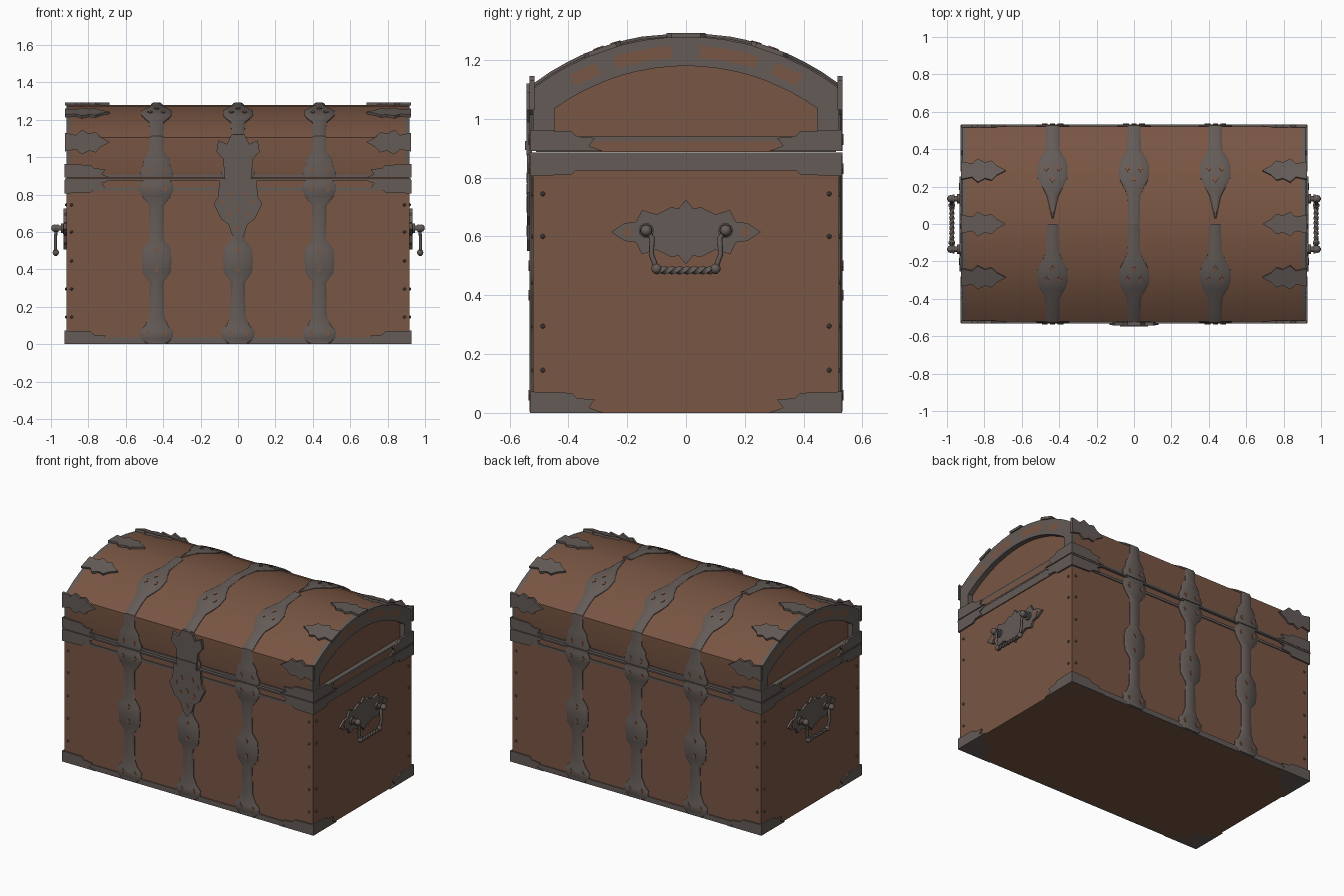
import bpy, bmesh, math
from mathutils import Vector, Matrix

if "Cube" in bpy.data.objects:
    bpy.data.objects.remove(bpy.data.objects["Cube"])


def colour(name, rgb):
    m = bpy.data.materials.new(name)
    m.diffuse_color = (*rgb, 1)
    m.use_nodes = True
    m.node_tree.nodes["Principled BSDF"].inputs["Base Color"].default_value = m.diffuse_color
    return m


WOOD = colour("brown wood", (0.19, 0.092, 0.056))
IRON = colour("grey iron", (0.125, 0.104, 0.095))
X, Y = 0.918, 0.52            # half width and half depth of the chest
R, TOP = 0.856, 1.28          # lid arch radius and height
A0 = math.asin(Y / R)
S_TOP = 0.21 + R * A0         # path length from lid edge to ridge


def finish(name, bm, mats, angle=None):
    bmesh.ops.recalc_face_normals(bm, faces=bm.faces)
    me = bpy.data.meshes.new(name)
    bm.to_mesh(me)
    bm.free()
    for m in mats:
        me.materials.append(m)
    ob = bpy.data.objects.new(name, me)
    bpy.context.collection.objects.link(ob)
    if angle:
        bpy.context.view_layer.objects.active = ob
        ob.select_set(True)
        bpy.ops.object.shade_smooth_by_angle(angle=math.radians(angle))
        ob.select_set(False)
    return ob


def box(name, lo, hi, mat):
    bm = bmesh.new()
    bmesh.ops.create_cube(bm, size=1)
    lo, hi = Vector(lo), Vector(hi)
    for v in bm.verts:
        v.co = (lo + hi) / 2 + Vector(a * b for a, b in zip(v.co, hi - lo))
    return finish(name, bm, [mat])


def plate(name, pts, origin, u, v, n, thick=0.012, mat=IRON):
    """Flat cut-out with outline pts on axes u, v, raised along n."""
    u, v, n, origin = Vector(u), Vector(v), Vector(n), Vector(origin)
    bm = bmesh.new()
    rows = [[bm.verts.new(origin + u * a + v * b + n * h) for a, b in pts] for h in (-0.004, thick)]
    for r in rows:
        bm.faces.new(r)
    for i in range(len(pts)):
        j = (i + 1) % len(pts)
        bm.faces.new((rows[0][i], rows[0][j], rows[1][j], rows[1][i]))
    return finish(name, bm, [mat])


def mirrored(half):
    return half + [(a, -b) for a, b in reversed(half) if abs(b) > 1e-6]


def hole(origin, n, r=0.013):
    """Small diamond opening showing the wood."""
    n = Vector(n)
    u = Vector((1, 0, 0)) if abs(n.x) < 0.5 else Vector((0, 1, 0))
    plate("ornament_opening", [(r, 0), (0, 1.4 * r), (-r, 0), (0, -1.4 * r)],
          origin, u, n.cross(u), n, 0.003, WOOD)


def lid_at(s, side):
    """Point and normal on the lid skin, s measured up from its lower edge."""
    if s < 0.21:
        return Vector((0, side * Y, 0.89 + s)), Vector((0, side, 0))
    a = A0 - (s - 0.21) / R
    n = Vector((0, side * math.sin(a), math.cos(a)))
    return Vector((0, 0, TOP - R)) + n * R, n


def wall_at(z, side):
    return Vector((0, side * Y, z)), Vector((0, side, 0))


def strap(name, x, side, stations, at):
    bm = bmesh.new()
    prev = None
    for s, w in stations:
        p, n = at(s, side)
        inner = max(w - 0.014, w * 0.4)
        row = [bm.verts.new(p + n * h + Vector((x + dx, 0, 0)))
               for dx, h in ((-w, -0.01), (-w, 0.004), (-inner, 0.013),
                             (inner, 0.013), (w, 0.004), (w, -0.01))]
        if prev:
            for i in range(5):
                bm.faces.new((prev[i], prev[i + 1], row[i + 1], row[i]))
        else:
            bm.faces.new(row)
        prev = row
    bm.faces.new(prev)
    finish(name, bm, [IRON], 40)


# Body
box("chest_body", (-X, -Y, 0), (X, Y, 0.88), WOOD)
for sy in (-1, 1):
    box("base_band", (-X, sy * Y - 0.006, 0), (X, sy * Y + 0.006, 0.035), IRON)
    box("body_rim_line", (-X, sy * Y - 0.006, 0.822), (X, sy * Y + 0.006, 0.838), IRON)
for sx in (-1, 1):
    box("body_rim_end", (sx * X - 0.006, -Y, 0.825), (sx * X + 0.006, Y, 0.878), IRON)
box("rim_lip", (-X - 0.008, -Y - 0.013, 0.876), (X + 0.008, Y + 0.013, 0.886), IRON)

# Lid: arched skin with a framed, recessed panel at each end
outer, inner = [], []
for f in (-1, -0.67, 0, 0.67, 1):
    outer.append((f * 0.51, 0.887))
    inner.append((f * 0.445, 0.94))
outer.append((Y, 0.945))
inner.append((0.445, 0.97))
half = (1, 0.92, 0.8, 0.62, 0.5, 0.4, 0.25, 0.1)
for f in half + (0,) + tuple(-h for h in reversed(half)):
    outer.append((f * Y, TOP - R + math.sqrt(R * R - (f * Y) ** 2)))
    inner.append((f * 0.445, 1.18 - 0.76 + math.sqrt(0.76 ** 2 - (f * 0.445) ** 2)))
outer.append((-Y, 0.945))
inner.append((-0.445, 0.97))
bm = bmesh.new()


def ring(x, t):
    return [bm.verts.new((x, a[0] + (b[0] - a[0]) * t, a[1] + (b[1] - a[1]) * t))
            for a, b in zip(outer, inner)]


rows = [(-0.885, 1), (-X, 1), (-X, 0.72), (-X, 0.3), (-X, 0), (-0.895, 0),
        (0.895, 0), (X, 0), (X, 0.3), (X, 0.72), (X, 1), (0.885, 1)]
rings = [ring(*r) for r in rows]
bm.faces.new(rings[0])
bm.faces.new(rings[-1])
for k in range(len(rings) - 1):
    for i in range(len(outer)):
        j = (i + 1) % len(outer)
        f = bm.faces.new((rings[k][i], rings[k][j], rings[k + 1][j], rings[k + 1][i]))
        c = f.calc_center_median()
        y = abs(c.y)
        iron = k != 5
        if k in (2, 8):       # middle of the frame shows wood between the mounts
            iron = y < 0.04 or 0.25 < y < 0.31 or y > 0.36
        if c.z < 0.93 and y < 0.35 and k in (2, 3, 7, 8):
            iron = False
        f.material_index = int(iron)
finish("lid", bm, [WOOD, IRON], 35)
for sy in (-1, 1):
    box("lid_edge_line", (-X, sy * 0.512 - 0.008, 0.89), (X, sy * 0.512 + 0.008, 0.908), IRON)

# Straps over body and lid
body_st = [(0.005, 0.06), (0.03, 0.085), (0.07, 0.09), (0.10, 0.06), (0.15, 0.04), (0.33, 0.036),
           (0.38, 0.075), (0.45, 0.08), (0.51, 0.075), (0.56, 0.036), (0.74, 0.038), (0.79, 0.075),
           (0.82, 0.09), (0.85, 0.09), (0.878, 0.07)]
lid_st = [(0, 0.085), (0.03, 0.09), (0.07, 0.07), (0.1, 0.068), (0.14, 0.038), (0.21, 0.036),
          (0.29, 0.036), (0.36, 0.038), (0.41, 0.065), (0.45, 0.08), (0.52, 0.08), (0.57, 0.055)]
for x in (-0.435, 0, 0.435):
    for sy in (-1, 1):
        strap("body_strap", x, sy, body_st, wall_at)
        open_end = sy > 0 and x != 0
        end = [(0.62, 0.03), (0.74, 0.004)] if open_end else [(0.62, 0.034), (S_TOP, 0.03)]
        strap("lid_strap", x, sy, lid_st + end, lid_at)
        for dx, z in ((-0.045, 0.06), (0.045, 0.06), (0, 0.4), (0, 0.5), (-0.045, 0.83), (0.045, 0.83)):
            hole((x + dx, sy * (Y + 0.013), z), (0, sy, 0))
        for dx, s in ((-0.04, 0.04), (0.04, 0.04), (-0.035, 0.47), (0.035, 0.47), (0, 0.53)):
            p, n = lid_at(s, sy)
            hole(p + n * 0.013 + Vector((x + dx, 0, 0)), n)

# Leaf mounts at the lid ends
leaf = mirrored([(0, 0.05), (0.06, 0.038), (0.09, 0.066), (0.13, 0.045), (0.165, 0.055),
                 (0.19, 0.028), (0.24, 0)])
for sx in (-1, 1):
    for sy, s in ((-1, 0.19), (-1, 0.48), (1, S_TOP), (1, 0.48), (1, 0.19)):
        p, n = lid_at(s, sy)
        p.x = sx * 0.926
        u = Vector((-sx, 0, 0))
        plate("lid_leaf_mount", leaf, p, u, n.cross(u), n, 0.012)

# Corner mounts: base, body rim and lid edge on all four corners
corner = [(0, 0), (0.25, 0), (0.2, 0.018), (0.22, 0.045), (0.16, 0.05), (0.14, 0.068), (0, 0.072)]
for sx in (-1, 1):
    for sy in (-1, 1):
        for z, up, name in ((0, 1, "base_corner"), (0.878, -1, "rim_corner"), (0.89, 1, "lid_corner")):
            plate(name, corner, (sx * 0.928, sy * Y, z), (-sx, 0, 0), (0, 0, up), (0, sy, 0), 0.01)
            plate(name, corner, (sx * X, sy * 0.53, z), (0, -sy, 0), (0, 0, up), (sx, 0, 0), 0.01)
        plate("underside_corner", [(0, 0), (0.22, 0), (0.17, 0.05), (0.13, 0.13), (0.05, 0.17), (0, 0.22)],
              (sx * 0.926, sy * 0.528, 0.003), (-sx, 0, 0), (0, -sy, 0), (0, 0, -1), 0.003)

# Rivets along the upright edges
bm = bmesh.new()
for sx in (-1, 1):
    for sy in (-1, 1):
        for z in (0.145, 0.295, 0.445, 0.6, 0.745):
            spots = [(sx * 0.89, sy * Y, z)]
            if z != 0.445:
                spots.append((sx * X, sy * 0.487, z))
            for p in spots:
                bmesh.ops.create_icosphere(bm, subdivisions=1, radius=0.009, matrix=Matrix.Translation(p))
finish("rivets", bm, [IRON])

# Latch on the front
hasp = [(0, -0.55), (0.035, -0.59), (0.05, -0.64), (0.09, -0.67), (0.13, -0.75), (0.105, -0.79),
        (0.1, -0.88)]
hasp = hasp + [(-a, b) for a, b in reversed(hasp[1:])]
plate("latch_plate", hasp, (0, -Y - 0.008, 0), (1, 0, 0), (0, 0, -1), (0, -1, 0), 0.012)
catch = [(0.07, 0.875), (0.08, 0.99), (0.115, 1.03), (0.105, 1.09), (0.06, 1.07), (0.035, 1.12)]
catch = catch + [(-a, b) for a, b in reversed(catch)]
plate("latch_catch", catch, (0, -Y - 0.008, 0), (1, 0, 0), (0, 0, 1), (0, -1, 0), 0.014)
box("latch_hinge", (-0.075, -0.548, 0.895), (0.075, -0.52, 0.925), IRON)
for x, z in ((0, 0.62), (0, 0.72), (0.05, 0.7), (-0.05, 0.7), (0.08, 0.76), (-0.08, 0.76),
             (0.04, 0.8), (-0.04, 0.8)):
    hole((x, -Y - 0.02, z), (0, -1, 0))

# Side handles: plate, posts, bail and twisted grip
quarter = [(0.255, 0), (0.21, 0.03), (0.17, 0.035), (0.15, 0.075), (0.1, 0.06), (0.05, 0.085), (0.025, 0.08)]
star = quarter + [(0, 0.11)] + [(-a, b) for a, b in reversed(quarter)]
star += [(a, -b) for a, b in reversed(star[1:-1])]
for sx in (-1, 1):
    plate("handle_plate", star, (sx * X, 0, 0.615), (0, 1, 0), (0, 0, 1), (sx, 0, 0), 0.014)
    for sy in (-1, 1):
        hole((sx * (X + 0.014), sy * 0.2, 0.615), (sx, 0, 0), 0.018)
    bm = bmesh.new()
    for sy in (-1, 1):
        for x, r, d in ((0.95, 0.014, 0.06), (0.94, 0.026, 0.012), (0.965, 0.022, 0.01)):
            m = Matrix.Translation((sx * x, sy * 0.135, 0.62)) @ Matrix.Rotation(math.pi / 2, 4, 'Y')
            bmesh.ops.create_cone(bm, cap_ends=True, segments=10, radius1=r, radius2=r, depth=d, matrix=m)
        for p, r in (((0.98, 0.135, 0.62), 0.02), ((0.974, 0.1, 0.49), 0.018)):
            bmesh.ops.create_uvsphere(bm, u_segments=10, v_segments=6, radius=r,
                                      matrix=Matrix.Translation((sx * p[0], sy * p[1], p[2])))
    prev = None
    for i in range(25):       # twisted square grip
        row = [bm.verts.new((sx * (0.974 + 0.014 * math.cos(a)), -0.1 + i * 0.2 / 24,
                             0.485 + 0.014 * math.sin(a)))
               for a in (i * 0.5 + q * math.pi / 2 for q in range(4))]
        if prev:
            for q in range(4):
                bm.faces.new((prev[q], prev[q - 3], row[q - 3], row[q]))
        prev = row
    finish("handle_grip", bm, [IRON], 40)
    for sy in (-1, 1):
        cu = bpy.data.curves.new("handle_arm", 'CURVE')
        cu.dimensions = '3D'
        cu.bevel_depth, cu.bevel_resolution = 0.009, 1
        cu.use_fill_caps = True
        sp = cu.splines.new('POLY')
        path = [(0.965, 0.135, 0.62), (0.974, 0.115, 0.595), (0.976, 0.118, 0.54), (0.974, 0.1, 0.49)]
        sp.points.add(len(path) - 1)
        for pt, (x, y, z) in zip(sp.points, path):
            pt.co = (sx * x, sy * y, z, 1)
        cu.materials.append(IRON)
        bpy.context.collection.objects.link(bpy.data.objects.new("handle_arm", cu))
